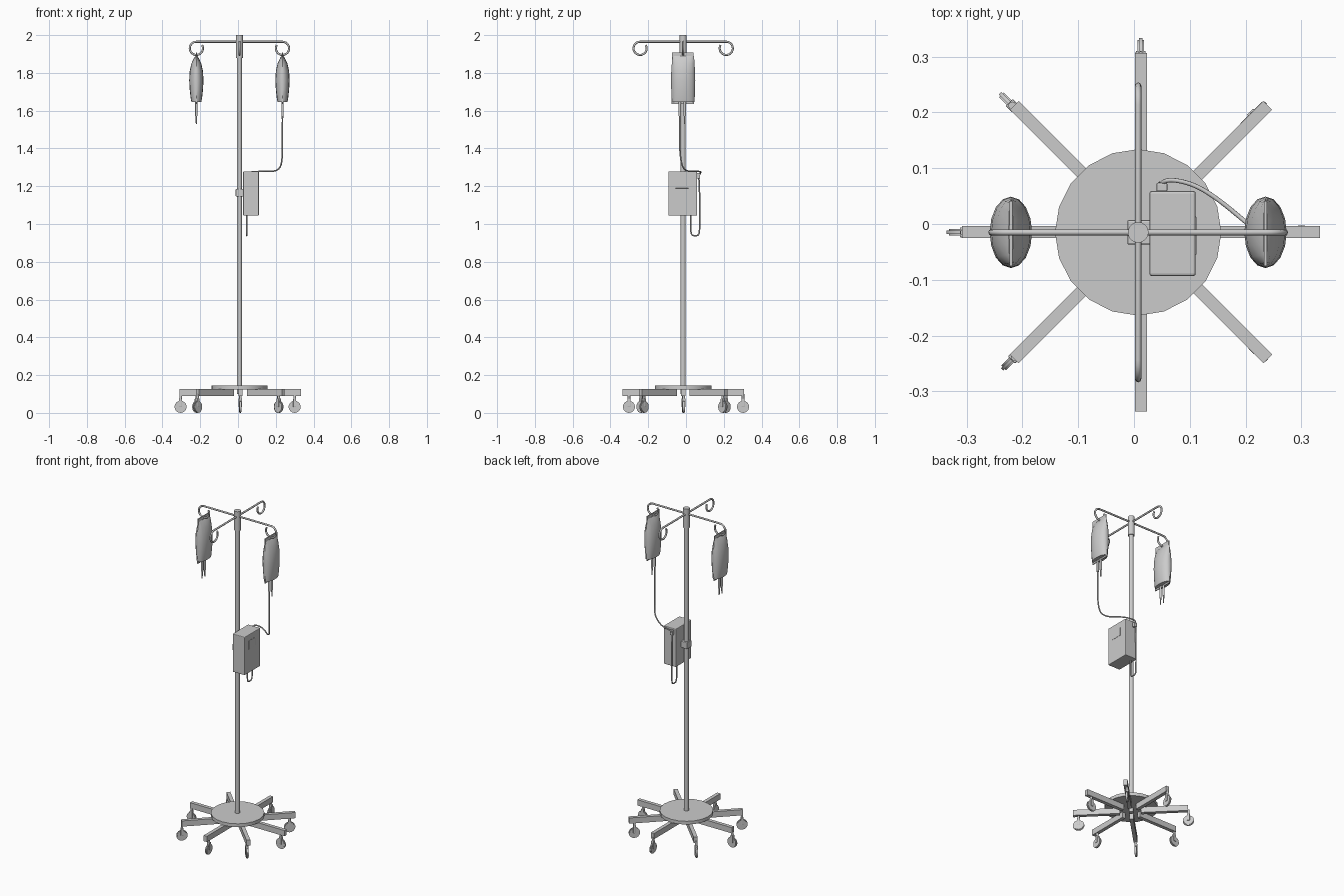
import bpy, bmesh
from math import sin, cos, pi, radians, atan2
from mathutils import Vector, Matrix

if "Cube" in bpy.data.objects:
    bpy.data.objects.remove(bpy.data.objects["Cube"])

CX, CY = 0.0075, -0.015   # pole axis


def finish(name, bm, smooth=False):
    me = bpy.data.meshes.new(name)
    bmesh.ops.recalc_face_normals(bm, faces=bm.faces)
    bm.to_mesh(me)
    bm.free()
    ob = bpy.data.objects.new(name, me)
    bpy.context.collection.objects.link(ob)
    if smooth:
        bpy.ops.object.select_all(action='DESELECT')
        ob.select_set(True)
        bpy.context.view_layer.objects.active = ob
        bpy.ops.object.shade_smooth_by_angle(angle=radians(40))
    return ob


def box(name, center, size, rot=0.0, bevel=0.0):
    bm = bmesh.new()
    m = Matrix.Translation(center) @ Matrix.Rotation(rot, 4, 'Z') @ Matrix.Diagonal((*size, 1))
    bmesh.ops.create_cube(bm, size=1, matrix=m)
    if bevel:
        bmesh.ops.bevel(bm, geom=bm.edges[:], offset=bevel, segments=2, profile=0.5, affect='EDGES')
    return finish(name, bm)


def rod(name, x, y, z0, z1, r0, r1=None, n=20):
    bm = bmesh.new()
    bmesh.ops.create_cone(bm, cap_ends=True, segments=n, radius1=r0,
                          radius2=r0 if r1 is None else r1, depth=z1 - z0,
                          matrix=Matrix.Translation((x, y, (z0 + z1) / 2)))
    return finish(name, bm, True)


def tube(name, pts, r, kind='POLY', n=2):
    cu = bpy.data.curves.new(name, 'CURVE')
    cu.dimensions = '3D'
    cu.bevel_depth = r
    cu.bevel_resolution = n
    cu.use_fill_caps = True
    sp = cu.splines.new(kind)
    sp.points.add(len(pts) - 1)
    for p, co in zip(sp.points, pts):
        p.co = (*co, 1)
    if kind == 'NURBS':
        sp.order_u = 3
        sp.use_endpoint_u = True
        sp.resolution_u = 6
    ob = bpy.data.objects.new(name, cu)
    bpy.context.collection.objects.link(ob)
    return ob


# Base plate and pole
rod("base_plate", CX, CY, 0.125, 0.145, 0.149, n=20)
rod("pole", CX, CY, 0.10, 1.89, 0.0135)
rod("pole_head", CX, CY, 1.88, 2.0, 0.0185)

# Eight legs
LX, LY = 0.0125, -0.0145
for i in range(8):
    a = i * pi / 4
    d = 0.19
    box(f"leg_{i}", (LX + d * cos(a), LY + d * sin(a), 0.108), (0.262, 0.022, 0.035), a)

# Casters under the leg ends
casters = [(0.30, -0.012), (0.214, 0.195), (0.012, 0.302), (-0.218, 0.212),
           (-0.304, -0.015), (-0.214, -0.238), (0.013, -0.302), (0.216, -0.222)]
for i, (x, y) in enumerate(casters):
    a = i * pi / 4
    bm = bmesh.new()
    m = Matrix.Translation((x, y, 0.032)) @ Matrix.Rotation(a, 4, 'Z') @ Matrix.Rotation(pi / 2, 4, 'X')
    for w, r in ((0.006, 0.032), (0.012, 0.028)):
        bmesh.ops.create_cone(bm, cap_ends=True, segments=18, radius1=r, radius2=r, depth=w, matrix=m)
    finish(f"caster_wheel_{i}", bm, True)
    box(f"caster_fork_{i}", (x, y, 0.053), (0.016, 0.018, 0.045), a, 0.002)
    rod(f"caster_stem_{i}", x, y, 0.07, 0.10, 0.007, n=10)

# Four hooked arms
ARM, RING, ZA = 0.228, 0.035, 1.965
for i in range(4):
    a = i * pi / 2
    prof = [(0, ZA)] + [(ARM + RING * sin(t), ZA - RING + RING * cos(t))
                        for t in (radians(300 * k / 20) for k in range(21))]
    tube(f"hook_arm_{i}", [(CX + u * cos(a), CY + u * sin(a), z) for u, z in prof], 0.0055)

# Fluid bags: lens-shaped lofts with thin welded seams and two ports
PROFILE = [(1.645, 0.026, 0.060), (1.665, 0.030, 0.061), (1.71, 0.035, 0.063),
           (1.76, 0.038, 0.064), (1.81, 0.035, 0.063), (1.85, 0.026, 0.060),
           (1.88, 0.012, 0.058), (1.89, 0.004, 0.057)]
for side, bx in (("left", CX - ARM), ("right", CX + ARM)):
    bm = bmesh.new()
    N = 16
    rings = [[bm.verts.new((bx + hx * cos(2 * pi * k / N), CY + hy * sin(2 * pi * k / N), z))
              for k in range(N)] for z, hx, hy in PROFILE]
    for r0, r1 in zip(rings, rings[1:]):
        for k in range(N):
            bm.faces.new((r0[k], r0[(k + 1) % N], r1[(k + 1) % N], r1[k]))
    bm.faces.new(rings[0][::-1])
    bm.faces.new(rings[-1])
    finish(f"fluid_bag_{side}", bm, True)
    box(f"bag_top_seam_{side}", (bx, CY - 0.002, 1.89), (0.005, 0.116, 0.038))
    box(f"bag_bottom_seam_{side}", (bx, CY - 0.002, 1.65), (0.005, 0.12, 0.03))
    for k, py in enumerate((-0.033, -0.007)):
        rod(f"bag_port_{side}_{k}", bx, py, 1.572, 1.66, 0.0065, n=12)
        rod(f"bag_port_tip_{side}_{k}", bx, py, 1.53, 1.575, 0.003, 0.0045, n=12)

# Infusion pump with screen and pole clamp
box("pump_body", (0.069, -0.017, 1.161), (0.083, 0.152, 0.234), 0, 0.004)
box("pump_screen", (0.1105, -0.021, 1.215), (0.003, 0.068, 0.052), 0, 0.001)
box("pole_clamp", (0.010, CY, 1.165), (0.044, 0.044, 0.04), 0, 0.003)
box("tube_connector", (0.05, 0.066, 1.255), (0.02, 0.016, 0.03), 0, 0.003)

# Drip line from the right bag to the pump
tube("drip_line_upper", [(0.2355, -0.033, 1.54), (0.2355, -0.033, 1.45), (0.2355, -0.032, 1.37),
                         (0.228, -0.02, 1.30), (0.195, 0.008, 1.278), (0.15, 0.045, 1.28),
                         (0.11, 0.07, 1.278), (0.07, 0.08, 1.276), (0.05, 0.076, 1.27),
                         (0.047, 0.068, 1.25)], 0.004, 'NURBS')
tube("drip_line_loop", [(0.047, 0.066, 1.26), (0.046, 0.072, 1.22), (0.046, 0.072, 1.0),
                        (0.046, 0.071, 0.942), (0.046, 0.048, 0.937), (0.046, 0.026, 0.942),
                        (0.046, 0.026, 0.99), (0.046, 0.026, 1.06)], 0.004, 'NURBS')
